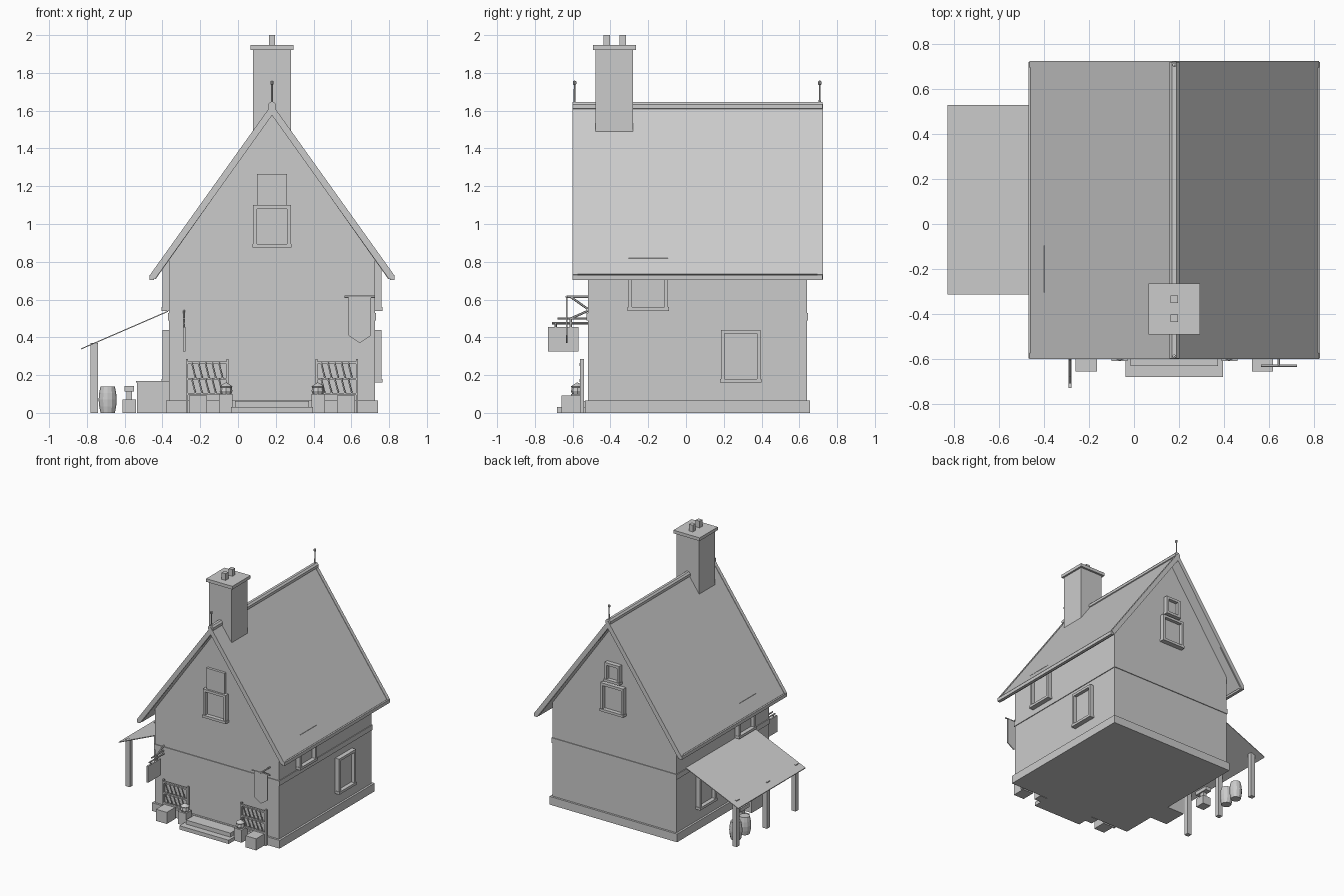
import bpy, bmesh, math
from mathutils import Vector, Matrix

cube = bpy.data.objects.get("Cube")
if cube:
    bpy.data.objects.remove(cube, do_unlink=True)

grey = bpy.data.materials.new("plain_grey")
grey.use_nodes = True
grey.diffuse_color = (0.6, 0.6, 0.6, 1)
grey.node_tree.nodes["Principled BSDF"].inputs["Base Color"].default_value = grey.diffuse_color

MID = 0.18              # house centre line
WALL = 0.545            # half width of the walls
FRONT, BACK = -0.52, 0.64


def finish(name, bm):
    bmesh.ops.recalc_face_normals(bm, faces=bm.faces)
    mesh = bpy.data.meshes.new(name)
    bm.to_mesh(mesh)
    bm.free()
    mesh.materials.append(grey)
    obj = bpy.data.objects.new(name, mesh)
    bpy.context.collection.objects.link(obj)
    return obj


def add_box(bm, x, y, z, matrix=Matrix()):
    """Add a box given three (low, high) ranges."""
    lo, hi = Vector((x[0], y[0], z[0])), Vector((x[1], y[1], z[1]))
    place = Matrix.Translation((lo + hi) / 2) @ Matrix.Diagonal((*(hi - lo), 1))
    bmesh.ops.create_cube(bm, size=1, matrix=matrix @ place)


def box(name, x, y, z):
    bm = bmesh.new()
    add_box(bm, x, y, z)
    return finish(name, bm)


def prism(name, points, y0, y1):
    """Extrude an x-z outline along y."""
    bm = bmesh.new()
    face = bm.faces.new([bm.verts.new((x, y0, z)) for x, z in points])
    new = bmesh.ops.extrude_face_region(bm, geom=[face])["geom"]
    verts = [v for v in new if isinstance(v, bmesh.types.BMVert)]
    bmesh.ops.translate(bm, verts=verts, vec=(0, y1 - y0, 0))
    return finish(name, bm)


def add_rod(bm, a, b, r, sides=6):
    a, b = Vector(a), Vector(b)
    turn = (b - a).to_track_quat("Z", "Y").to_matrix().to_4x4()
    bmesh.ops.create_cone(bm, cap_ends=True, segments=sides, radius1=r, radius2=r,
                          depth=(b - a).length,
                          matrix=Matrix.Translation((a + b) / 2) @ turn)


def rods(name, pairs, r, sides=6):
    bm = bmesh.new()
    for a, b in pairs:
        add_rod(bm, a, b, r, sides)
    return finish(name, bm)


def lathe(name, profile, x, y, sides=12):
    """Turn an (r, z) profile around a vertical axis."""
    bm = bmesh.new()
    verts = [bm.verts.new((r, 0, z)) for r, z in profile]
    edges = [bm.edges.new(pair) for pair in zip(verts, verts[1:])]
    bmesh.ops.spin(bm, geom=verts + edges, cent=(0, 0, 0), axis=(0, 0, 1),
                   angle=math.tau, steps=sides)
    bmesh.ops.remove_doubles(bm, verts=bm.verts, dist=0.0005)
    bmesh.ops.translate(bm, verts=bm.verts, vec=(x, y, 0))
    return finish(name, bm)


def window(name, x, y, z0, z1, width, angle, bar=0.02, depth=0.035):
    """Framed window whose local -y points out of the wall."""
    m = Matrix.Translation((x, y, 0)) @ Matrix.Rotation(math.radians(angle), 4, "Z")
    h = width / 2
    bm = bmesh.new()
    for s in (-1, 1):
        add_box(bm, sorted((s * h, s * (h - bar))), (-depth, 0.01), (z0 + bar, z1 - bar), m)
    add_box(bm, (-h - 0.004, h + 0.004), (-depth - 0.005, 0.01), (z0, z0 + bar), m)
    add_box(bm, (-h, h), (-depth, 0.01), (z1 - bar, z1), m)
    add_box(bm, (bar - h, h - bar), (-0.008, 0.01), (z0 + bar, z1 - bar), m)
    finish(name, bm)


# House body with gables, plinth and belt course
def roof_z(x, drop=0):
    return 1.63 - 1.4 * abs(x - MID) - drop


left, right = MID - WALL, MID + WALL
prism("house_walls", [(left, 0), (right, 0), (right, roof_z(right, 0.04)),
                      (MID, roof_z(MID, 0.04)), (left, roof_z(left, 0.04))], FRONT, BACK)
for part, grow, z in (("plinth", 0.016, (0, 0.065)), ("belt_course", 0.006, (0.49, 0.53))):
    box(part, (left - grow, right + grow), (FRONT - grow, BACK + grow), z)


# Roof, barge boards, eave trims and ridge
def chevron(half, lift, thick):
    outer = [(MID + s * half, roof_z(MID + half) + lift) for s in (-1, 1)]
    a, b = outer
    nudge = 0.025
    return [a, (MID, roof_z(MID) + lift), b, (b[0] - nudge, b[1] - nudge),
            (MID, roof_z(MID) - thick), (a[0] + nudge, a[1] - nudge)]


prism("roof", chevron(0.64, 0, 0.05), -0.59, 0.715)
for part, y in (("front_barge_board", -0.602), ("back_barge_board", 0.697)):
    prism(part, chevron(0.645, 0.005, 0.055), y, y + 0.028)
for s, part in ((-1, "right_eave"), (1, "left_eave")):
    x = MID + s * 0.637
    box(part, (x - 0.012, x + 0.012), (-0.6, 0.722), (0.703, 0.73))
prism("ridge_cap", [(MID - 0.022, 1.612), (MID - 0.022, 1.632), (MID - 0.01, 1.645),
                    (MID + 0.01, 1.645), (MID + 0.022, 1.632), (MID + 0.022, 1.612),
                    (MID, 1.6)], -0.6, 0.722)
for part, y in (("front_finial", -0.59), ("back_finial", 0.708)):
    lathe(part, [(0, 1.6), (0.008, 1.61), (0.005, 1.66), (0.004, 1.735), (0.009, 1.74),
                 (0.009, 1.755), (0, 1.76)], MID, y, 8)

# Chimney
box("chimney_stack", (0.08, 0.28), (-0.48, -0.28), (1.42, 1.93))
box("chimney_cap", (0.065, 0.295), (-0.492, -0.264), (1.922, 1.947))
for i, y in enumerate((-0.42, -0.335)):
    box(f"chimney_pot_{i}", (0.163, 0.197), (y - 0.017, y + 0.017), (1.94, 2))

# Windows
window("front_window", MID, FRONT, 0.875, 1.1, 0.2, 0)
box("front_upper_shutter", (0.1, 0.26), (FRONT - 0.02, FRONT), (1.1, 1.265))
window("back_window", MID, BACK, 0.875, 1.1, 0.2, 180)
window("back_attic_window", MID, BACK, 1.12, 1.27, 0.13, 180)
for side, x, angle in (("left", right, 90), ("right", left, -90)):
    window(f"{side}_lower_window", x, 0.29, 0.16, 0.44, 0.21, angle)
    window(f"{side}_upper_window", x, -0.2, 0.54, 0.82, 0.21, angle)

# Lean-to awning on posts
prism("awning", [(-0.83, 0.336), (-0.37, 0.535), (-0.37, 0.541), (-0.83, 0.342)], -0.315, 0.53)
for i, y in enumerate((-0.28, 0.08, 0.46)):
    box(f"awning_post_{i}", (-0.78, -0.742), (y - 0.018, y + 0.018), (0, 0.37))

# Goods under the awning
for i, y in enumerate((0.36, 0.25)):
    lathe(f"barrel_{i}", [(0, 0), (0.038, 0), (0.045, 0.035), (0.048, 0.07),
                          (0.045, 0.105), (0.038, 0.14), (0, 0.14)], -0.69, y)
box("anvil_block", (-0.612, -0.54), (0.08, 0.16), (0, 0.07))
box("anvil_waist", (-0.59, -0.56), (0.1, 0.14), (0.07, 0.115))
box("anvil_top", (-0.6, -0.55), (0.06, 0.18), (0.112, 0.142))
box("storage_chest", (-0.535, -0.36), (-0.26, -0.06), (0, 0.16))
box("chest_lid", (-0.54, -0.36), (-0.265, -0.055), (0.16, 0.17))

# Front steps
box("lower_step", (-0.038, 0.396), (-0.682, FRONT), (0, 0.03))
box("upper_step", (-0.015, 0.375), (-0.632, FRONT), (0.03, 0.062))

# Trellises, crates and lanterns, mirrored about the doorway
for s, side in ((-1, "right"), (1, "left")):
    def span(a, b):
        return sorted((MID + s * a, MID + s * b))

    x0, x1 = span(0.235, 0.45)
    y = -0.55
    bm = bmesh.new()
    for z in (0.1, 0.18, 0.265):
        add_box(bm, (x0, x1), (y - 0.008, y + 0.008), (z - 0.006, z + 0.006))
    for x in (x0, x1):
        add_box(bm, (x - 0.006, x + 0.006), (y - 0.01, y + 0.01), (0, 0.285))
    for i in range(1, 6):
        x = x0 + (x1 - x0) * i / 6
        for low, high in ((0.1, 0.18), (0.18, 0.265)):
            add_rod(bm, (x + 0.01, y, low), (x - 0.01, y - 0.01, high), 0.005, 4)
    finish(f"{side}_trellis", bm)
    box(f"{side}_crate", span(0.345, 0.44), (-0.658, -0.55), (0, 0.092))
    box(f"{side}_lantern_stand", span(0.21, 0.28), (-0.61, -0.54), (0, 0.1))
    lx, ly = MID + s * 0.243, -0.575
    lathe(f"{side}_lantern", [(0, 0.1), (0.027, 0.1), (0.034, 0.115), (0.03, 0.135),
                              (0.034, 0.14), (0.02, 0.15), (0, 0.162)], lx, ly, 8)

# Hanging sign on a bracket
sx = -0.285
rods("sign_bracket", [((sx, FRONT, 0.5), (sx, -0.68, 0.5)), ((sx, FRONT, 0.475), (sx, -0.71, 0.475)),
                      ((sx, FRONT, 0.54), (sx, -0.61, 0.5)), ((sx, -0.61, 0.45), (sx, -0.61, 0.5)),
                      ((sx, -0.69, 0.45), (sx, -0.69, 0.475))], 0.006)
box("sign_board", (sx - 0.007, sx + 0.007), (-0.73, -0.568), (0.325, 0.455))

# Banner on a pole
bx, by, bz = 0.645, -0.632, 0.615
rods("banner_pole", [((0.565, by, bz), (0.725, by, bz)), ((bx, FRONT, bz), (bx, by, bz)),
                     ((bx, FRONT, 0.55), (bx, by + 0.02, bz))], 0.006)
prism("banner", [(bx - 0.06, bz), (bx + 0.06, bz), (bx + 0.06, 0.41),
                 (bx, 0.37), (bx - 0.06, 0.41)], by - 0.004, by + 0.004)
